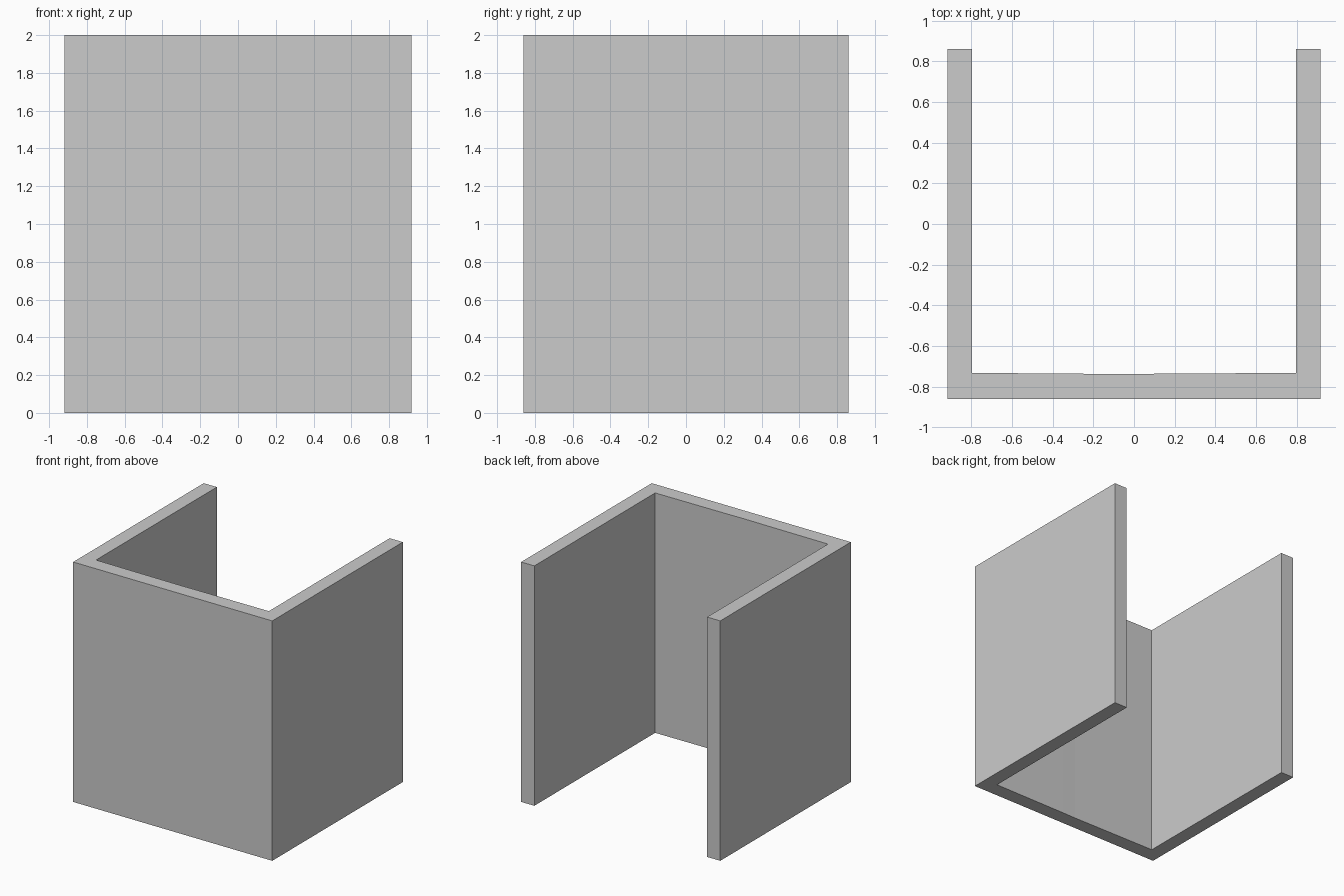
import bpy, bmesh

if "Cube" in bpy.data.objects:
    bpy.data.objects.remove(bpy.data.objects["Cube"])

HX, HY, HEIGHT = 0.918, 0.86, 2.0   # outer half sizes and height
IX, IY = 0.797, -0.732              # inner wall faces

# U-shaped plan, counter-clockwise, with the shallow dip along the inner back wall
profile = [
    (-HX, -HY), (HX, -HY), (HX, HY), (IX, HY), (IX, IY),
    (0.11, IY - 0.004), (-0.01, IY - 0.006),
    (-IX, IY), (-IX, HY), (-HX, HY),
]

# Extrude the plan into the three-sided wall
bm = bmesh.new()
base = bm.faces.new([bm.verts.new((x, y, 0)) for x, y in profile])
result = bmesh.ops.extrude_face_region(bm, geom=[base], use_keep_orig=True)
top = [v for v in result["geom"] if isinstance(v, bmesh.types.BMVert)]
bmesh.ops.translate(bm, verts=top, vec=(0, 0, HEIGHT))
bmesh.ops.recalc_face_normals(bm, faces=bm.faces)

mesh = bpy.data.meshes.new("three_sided_wall")
bm.to_mesh(mesh)
bm.free()
wall = bpy.data.objects.new("three_sided_wall", mesh)
bpy.context.collection.objects.link(wall)
